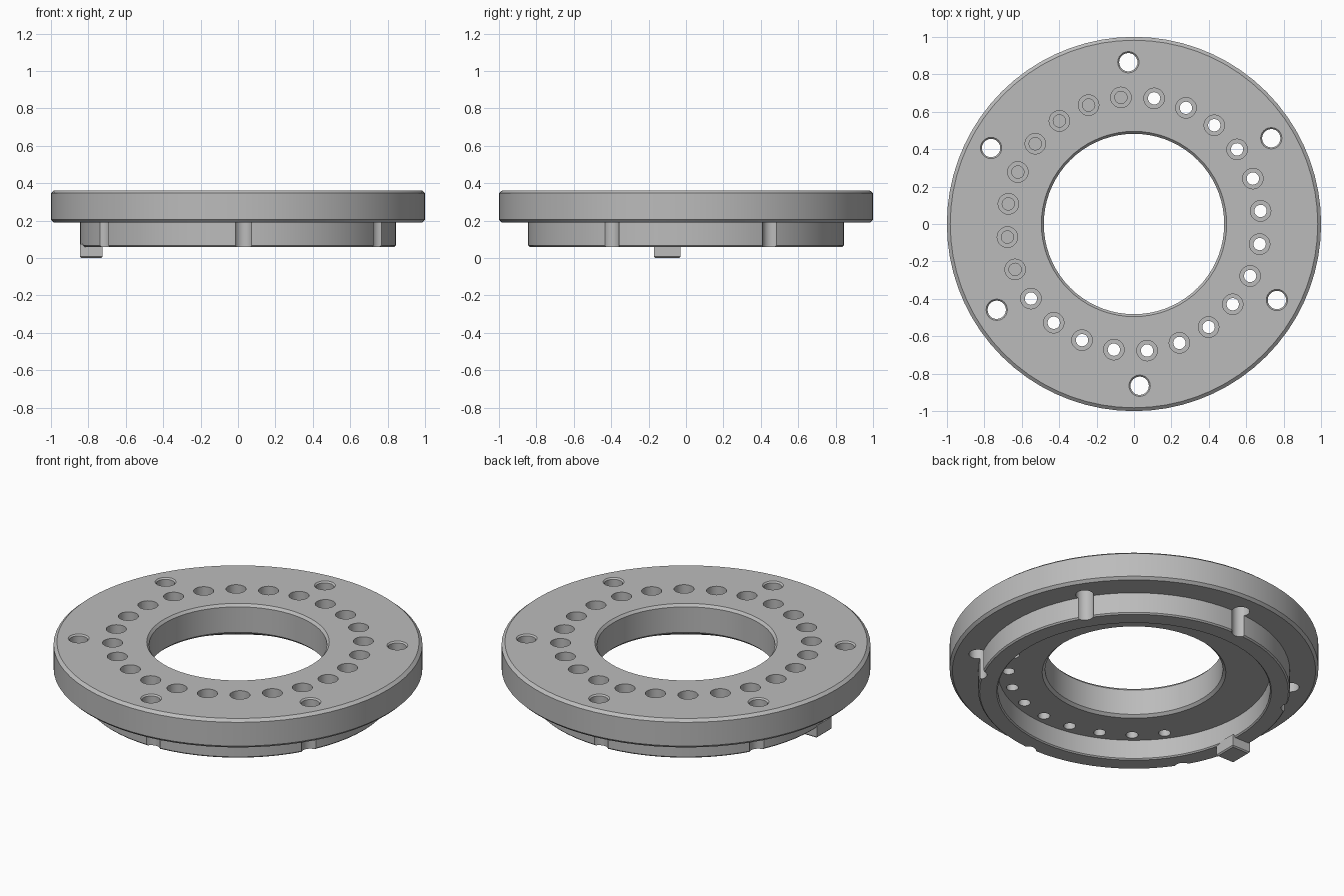
import bpy, bmesh, math

cube = bpy.data.objects.get("Cube")
if cube:
    bpy.data.objects.remove(cube, do_unlink=True)

steel = bpy.data.materials.new("light_grey_metal")
steel.use_nodes = True
GREY = (0.5, 0.5, 0.5, 1)
steel.diffuse_color = GREY
bsdf = steel.node_tree.nodes["Principled BSDF"]
bsdf.inputs["Base Color"].default_value = GREY
bsdf.inputs["Roughness"].default_value = 0.5


def add_object(name, bm):
    bmesh.ops.recalc_face_normals(bm, faces=bm.faces)
    mesh = bpy.data.meshes.new(name)
    bm.to_mesh(mesh)
    bm.free()
    mesh.materials.append(steel)
    obj = bpy.data.objects.new(name, mesh)
    bpy.context.collection.objects.link(obj)
    return obj


def lathe(bm, profile, steps, cx=0, cy=0, closed=False):
    """Revolve a (radius, z) profile; open profiles get end caps."""
    rings = []
    for r, z in profile:
        rings.append([bm.verts.new((cx + r * math.cos(2 * math.pi * i / steps),
                                    cy + r * math.sin(2 * math.pi * i / steps), z))
                      for i in range(steps)])
    pairs = list(zip(rings, rings[1:]))
    if closed:
        pairs.append((rings[-1], rings[0]))
    else:
        bm.faces.new(rings[0])
        bm.faces.new(rings[-1])
    for a, b in pairs:
        for i in range(steps):
            j = (i + 1) % steps
            bm.faces.new((a[i], a[j], b[j], b[i]))


def smooth(obj):
    bpy.ops.object.select_all(action="DESELECT")
    obj.select_set(True)
    bpy.context.view_layer.objects.active = obj
    bpy.ops.object.shade_smooth_by_angle(angle=math.radians(30))


# Flange with lower ring, recess and chamfered bore
TOP, UNDER, FLOOR, LOW = 0.362, 0.19, 0.18, 0.06
bm = bmesh.new()
lathe(bm, [(0.495, TOP), (0.982, TOP), (1.0, TOP - 0.015),
           (1.0, UNDER + 0.015), (0.985, UNDER), (0.845, UNDER),
           (0.845, LOW + 0.008), (0.837, LOW), (0.745, LOW),
           (0.738, LOW + 0.007), (0.738, FLOOR), (0.498, FLOOR),
           (0.482, FLOOR + 0.015), (0.482, TOP - 0.015)], 72, closed=True)
body = add_object("flange_body", bm)

# Cutters: outer bolt holes and inner stepped holes
bm = bmesh.new()
for k in range(6):
    a = math.radians(32 + 60 * k)
    lathe(bm, [(0.049, -0.1), (0.049, TOP - 0.008), (0.057, TOP), (0.057, 0.5)], 24,
          0.865 * math.cos(a), 0.865 * math.sin(a))
for k in range(24):
    deg = 5.9 + 15 * k
    a = math.radians(deg)
    bottom = 0.21 if 90 < deg < 205 else 0.1   # one run of holes is blind
    lathe(bm, [(0.033, bottom), (0.033, 0.25), (0.055, 0.25), (0.055, 0.5)], 20,
          0.68 * math.cos(a), 0.68 * math.sin(a))
cutter = add_object("hole_cutter", bm)
cutter.hide_render = True

mod = body.modifiers.new("holes", "BOOLEAN")
mod.object = cutter
mod.operation = "DIFFERENCE"
mod.solver = "EXACT"
bpy.context.view_layer.objects.active = body
body.select_set(True)
bpy.ops.object.modifier_apply(modifier=mod.name)
bpy.data.objects.remove(cutter, do_unlink=True)
smooth(body)

# Locating key under the ring
bm = bmesh.new()
bmesh.ops.create_cube(bm, size=1)
for v in bm.verts:
    v.co.x = -0.785 + v.co.x * 0.12
    v.co.y = -0.1 + v.co.y * 0.14
    v.co.z = 0.0375 + v.co.z * 0.075
bmesh.ops.bevel(bm, geom=[e for e in bm.edges if min(v.co.z for v in e.verts) < 0.01
                          and max(v.co.z for v in e.verts) < 0.01],
                offset=0.007, segments=1, affect="EDGES")
key = add_object("locating_key", bm)
